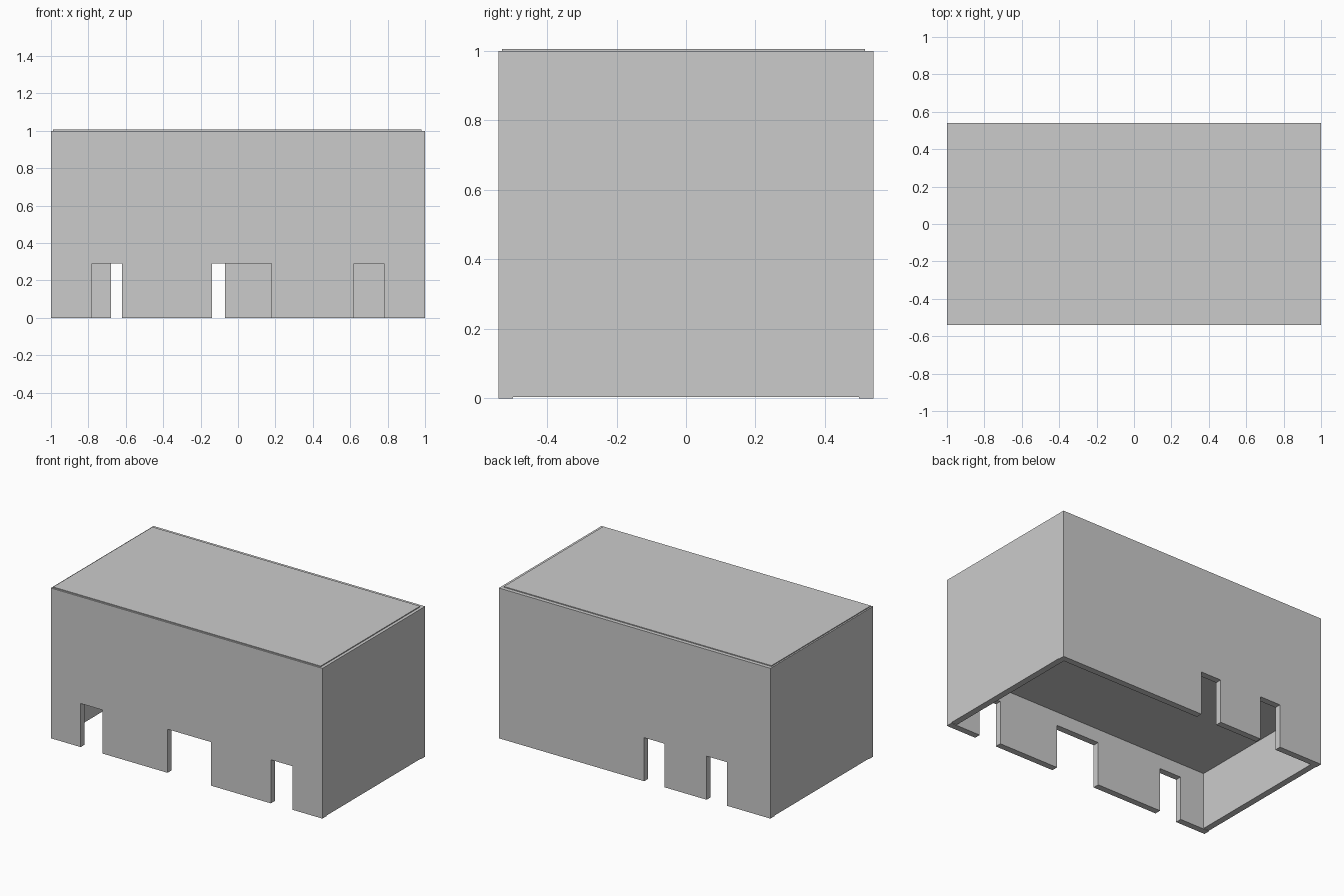
import bpy

if "Cube" in bpy.data.objects:
    bpy.data.objects.remove(bpy.data.objects["Cube"])


def box(name, x0, x1, y0, y1, z0, z1):
    bpy.ops.mesh.primitive_cube_add(
        size=1, location=((x0 + x1) / 2, (y0 + y1) / 2, (z0 + z1) / 2))
    ob = bpy.context.object
    ob.name = name
    ob.scale = (x1 - x0, y1 - y0, z1 - z0)
    bpy.ops.object.transform_apply(location=True, rotation=False, scale=True)
    return ob


def cut(target, *bounds):
    cutter = box("cutter", *bounds)
    cutter.hide_render = True
    mod = target.modifiers.new("cut", 'BOOLEAN')
    mod.operation = 'DIFFERENCE'
    mod.solver = 'EXACT'
    mod.object = cutter
    bpy.context.view_layer.objects.active = target
    bpy.ops.object.modifier_apply(modifier=mod.name)
    bpy.data.objects.remove(cutter, do_unlink=True)


W, D, H = 1.0, 0.54, 1.0     # half width, half depth, height
T = 0.042                    # wall thickness
CEILING, DOOR = 0.38, 0.29

# Building block, open below up to the ceiling
building = box("building_walls", -W, W, -D, D, 0, H)
cut(building, -W + T, W - T, -D + T, D - T, -0.1, CEILING)

# End walls stop just above the ground
cut(building, -W - 0.1, W + 0.1, -D + T, D - T, -0.05, 0.004)

# Front doorways
for x0, x1 in ((-0.78, -0.62), (-0.14, 0.18), (0.62, 0.78)):
    cut(building, x0, x1, -D - 0.1, -D + T + 0.05, -0.15, DOOR)

# Back doorways
for x0, x1 in ((-0.68, -0.53), (-0.22, -0.07)):
    cut(building, x0, x1, D - T - 0.05, D + 0.1, -0.15, DOOR)

# Thin raised roof panel, slightly off centre
box("roof_panel", -0.99, 0.98, -0.53, 0.515, H - 0.02, H + 0.006)
